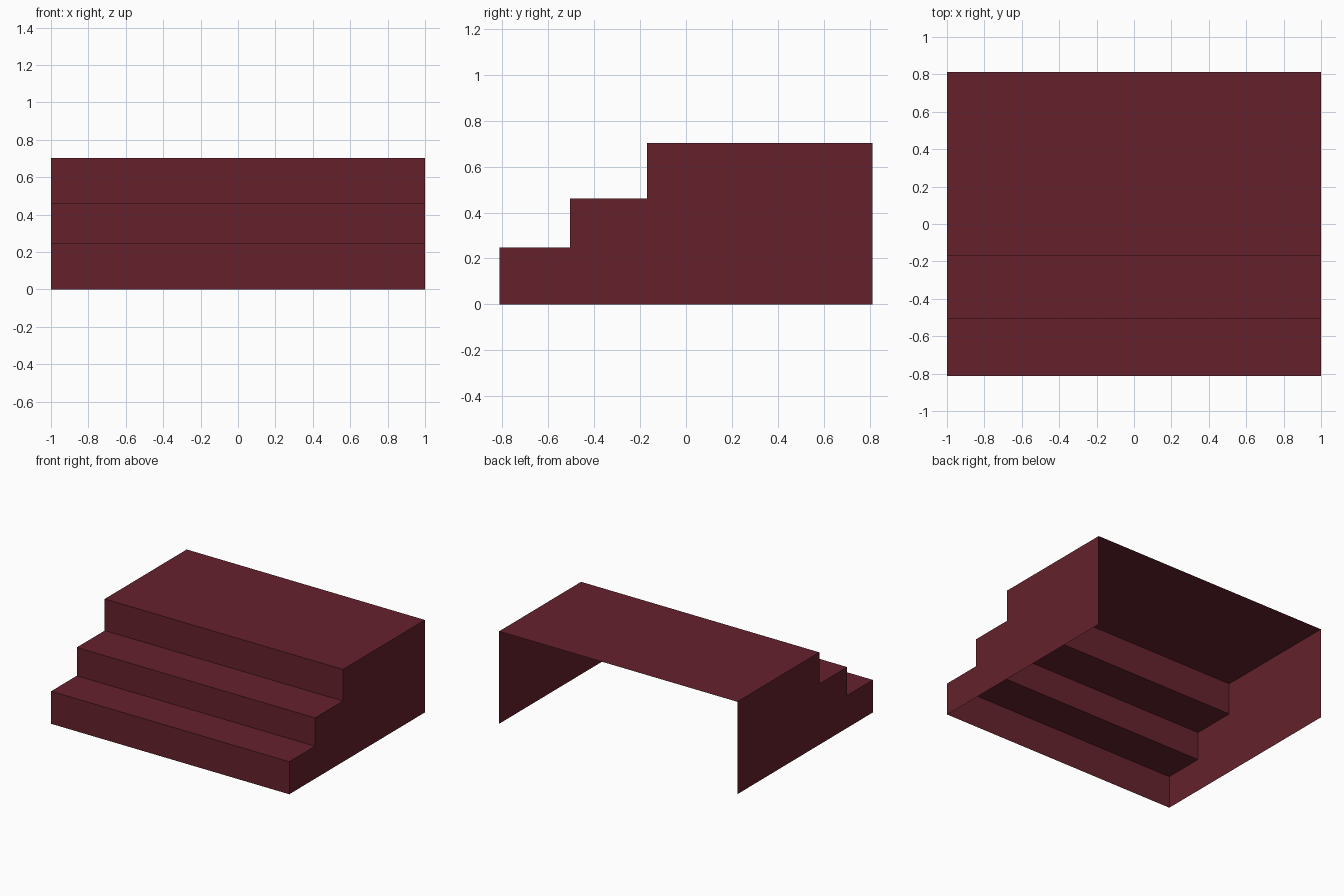
import bpy

cube = bpy.data.objects.get("Cube")
if cube:
    bpy.data.objects.remove(cube, do_unlink=True)

# Single dark red finish
red = bpy.data.materials.new("dark red")
red.use_nodes = True
colour = (0.130, 0.0155, 0.0255, 1)
red.diffuse_color = colour
red.node_tree.nodes["Principled BSDF"].inputs["Base Color"].default_value = colour

HALF_WIDTH = 1.0
BACK = 0.813
# Front edge and height of each step, lowest first
STEPS = [(-0.813, 0.247), (-0.505, 0.462), (-0.17, 0.702)]


def add_panel(name, verts):
    """Add one flat, open panel."""
    mesh = bpy.data.meshes.new(name)
    mesh.from_pydata(verts, [], [range(len(verts))])
    mesh.materials.append(red)
    obj = bpy.data.objects.new(name, mesh)
    bpy.context.collection.objects.link(obj)


def add_strip(name, start, end):
    """Add a full-width panel between two (y, z) profile points."""
    w = HALF_WIDTH
    add_panel(name, [(-w, *start), (w, *start), (w, *end), (-w, *end)])


# Risers and treads, gathering the side outline on the way
outline = []
floor = 0.0
for i, (front, height) in enumerate(STEPS):
    rear = STEPS[i + 1][0] if i + 1 < len(STEPS) else BACK
    bottom, top, end = (front, floor), (front, height), (rear, height)
    add_strip(f"riser_{i + 1}", bottom, top)
    add_strip(f"tread_{i + 1}", top, end)
    outline += [bottom, top]
    floor = height
outline += [(BACK, floor), (BACK, 0.0)]

# Stepped side panels; the back and underside stay open
add_panel("right_side", [(-HALF_WIDTH, y, z) for y, z in outline])
add_panel("left_side", [(HALF_WIDTH, y, z) for y, z in reversed(outline)])
